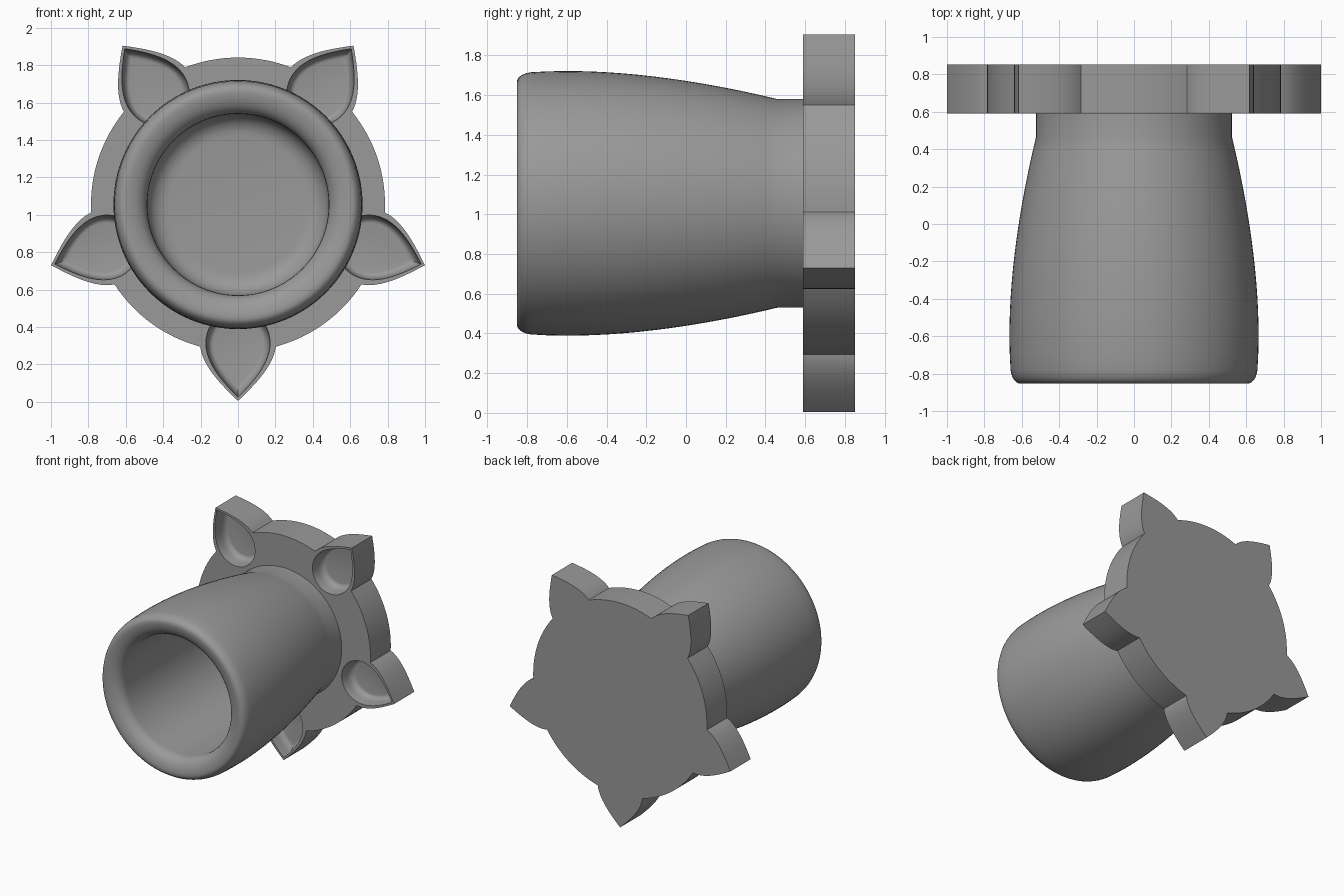
import bpy, bmesh
from math import sin, cos, pi, radians, asin
from mathutils import Vector
from mathutils.geometry import interpolate_bezier

cube = bpy.data.objects.get("Cube")
if cube:
    bpy.data.objects.remove(cube, do_unlink=True)

CENTRE_Z = 1.055
DISC_R = 0.786
FRONT, BACK = 0.59, 0.852
PETALS = [radians(-90 + 72 * k) for k in range(5)]

grey = bpy.data.materials.new("plain grey")
grey.use_nodes = True
grey.diffuse_color = (0.32, 0.32, 0.32, 1)
grey.node_tree.nodes["Principled BSDF"].inputs["Base Color"].default_value = (0.32, 0.32, 0.32, 1)


def bezier(a, b, c, d, n):
    pts = interpolate_bezier(*(Vector((*p, 0)) for p in (a, b, c, d)), n)
    return [(p.x, p.y) for p in pts]


def place(r, w, angle, y):
    """Point at distance r along a spoke and w across it."""
    return (r * cos(angle) - w * sin(angle), y,
            CENTRE_Z + r * sin(angle) + w * cos(angle))


def finish(bm, name):
    bmesh.ops.recalc_face_normals(bm, faces=bm.faces)
    mesh = bpy.data.meshes.new(name)
    bm.to_mesh(mesh)
    bm.free()
    mesh.materials.append(grey)
    obj = bpy.data.objects.new(name, mesh)
    bpy.context.collection.objects.link(obj)
    return obj


def loft(bm, rings):
    """Skin equal-length rings of points and cap both ends."""
    rows = [[bm.verts.new(p) for p in ring] for ring in rings]
    for lo, hi in zip(rows, rows[1:]):
        for i in range(len(lo)):
            j = (i + 1) % len(lo)
            bm.faces.new((lo[i], lo[j], hi[j], hi[i]))
    bm.faces.new(rows[0])
    bm.faces.new(rows[-1])


def smooth(obj, angle):
    bpy.ops.object.select_all(action='DESELECT')
    obj.select_set(True)
    bpy.context.view_layer.objects.active = obj
    bpy.ops.object.shade_smooth_by_angle(angle=radians(angle))


# Hollow cup with neck, turned around the y axis: (radius, y)
profile = [(0.525, 0.61)]
profile += bezier((0.525, 0.46), (0.605, 0.13), (0.69, -0.35), (0.66, -0.78), 18)
profile += bezier((0.66, -0.78), (0.655, -0.82), (0.64, -0.845), (0.615, -0.852), 6)[1:]
profile += bezier((0.615, -0.852), (0.55, -0.852), (0.485, -0.82), (0.485, -0.75), 10)[1:]
profile += bezier((0.485, 0.33), (0.485, 0.4), (0.435, 0.45), (0.365, 0.45), 8)
SIDES = 96
bm = bmesh.new()
loft(bm, [[place(r, 0, 2 * pi * i / SIDES, y) for i in range(SIDES)] for r, y in profile])
smooth(finish(bm, "cup"), 35)

# Round base plate with five pointed petals
edge = bezier((0.76, 0.202), (0.86, 0.19), (0.96, 0.095), (1.05, 0), 14)
half = asin(0.202 / DISC_R)
outline = []
for a in PETALS:
    outline += [(r, -w, a) for r, w in edge]
    outline += [(r, w, a) for r, w in reversed(edge[:-1])]
    arc = 2 * pi / 5 - 2 * half
    outline += [(DISC_R, 0, a + half + arc * i / 16) for i in range(1, 16)]
bm = bmesh.new()
loft(bm, [[place(r, w, a, y) for r, w, a in outline] for y in (FRONT, BACK)])
plate = finish(bm, "petal_base")

# Teardrop bowls hollowed into the front of the petals
MID = 0.76
side = [(0.74 - 0.18 * cos(t * pi / 20), 0.172 * sin(t * pi / 20)) for t in range(10)]
side += bezier((0.74, 0.172), (0.85, 0.172), (0.95, 0.08), (1.03, 0), 14)
drop = side + [(r, -w) for r, w in reversed(side[1:-1])]
levels = [(1, -0.05), (1, 0), (0.97, 0.06)]
levels += [(0.77 + 0.2 * cos(t * pi / 12), 0.06 + 0.06 * sin(t * pi / 12)) for t in range(1, 7)]
bm = bmesh.new()
for a in PETALS:
    loft(bm, [[place(MID + (r - MID) * s, w * s, a, FRONT + d) for r, w in drop]
              for s, d in levels])
cutter = finish(bm, "bowl_cutter")
cutter.hide_render = True

cut = plate.modifiers.new("bowls", 'BOOLEAN')
cut.operation = 'DIFFERENCE'
cut.solver = 'EXACT'
cut.object = cutter
bpy.context.view_layer.objects.active = plate
plate.select_set(True)
bpy.ops.object.modifier_apply(modifier=cut.name)
bpy.data.objects.remove(cutter, do_unlink=True)
smooth(plate, 35)
